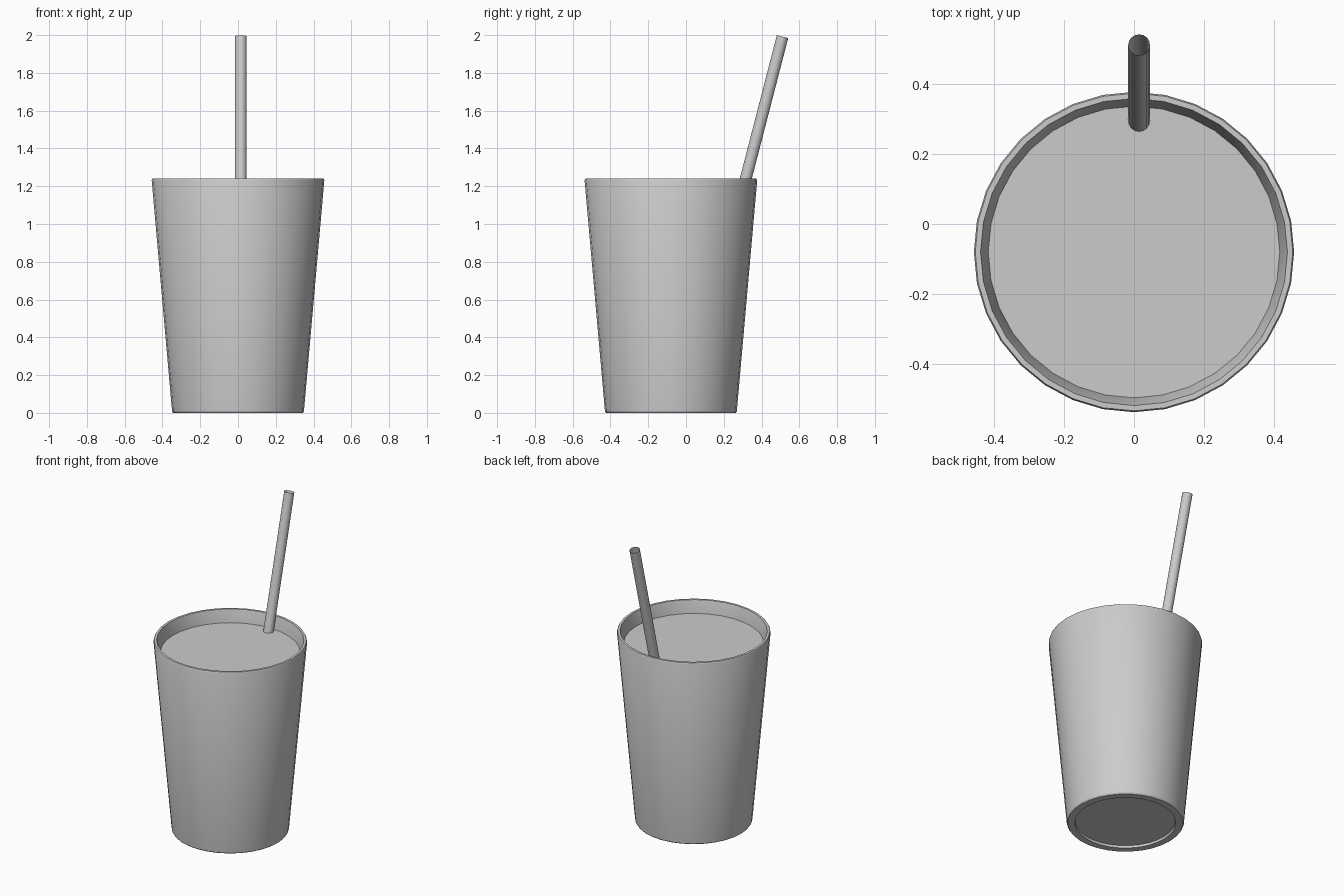
import bpy
import bmesh
import math
from mathutils import Vector

if "Cube" in bpy.data.objects:
    bpy.data.objects.remove(bpy.data.objects["Cube"])

CUP_Y = -0.08


def finish(name, bm):
    bm.normal_update()
    mesh = bpy.data.meshes.new(name)
    bm.to_mesh(mesh)
    bm.free()
    obj = bpy.data.objects.new(name, mesh)
    bpy.context.collection.objects.link(obj)
    bpy.ops.object.select_all(action='DESELECT')
    obj.select_set(True)
    bpy.context.view_layer.objects.active = obj
    bpy.ops.object.shade_smooth_by_angle(angle=math.radians(30))
    return obj


def lathe(name, profile, sides, cap_start=False, cap_end=False):
    """Spin (radius, z) points about z; the profile runs upward on outside faces."""
    bm = bmesh.new()
    rings = []
    for r, z in profile:
        rings.append([bm.verts.new((r * math.cos(2 * math.pi * i / sides),
                                    r * math.sin(2 * math.pi * i / sides), z))
                      for i in range(sides)])
    for a, b in zip(rings, rings[1:]):
        for i in range(sides):
            j = (i + 1) % sides
            bm.faces.new((a[i], a[j], b[j], b[i]))
    if cap_start:
        bm.faces.new(rings[0][::-1])
    if cap_end:
        bm.faces.new(rings[-1])
    return finish(name, bm)


# Tapered cup: recessed base, outer wall, thin rim, inner wall and floor
cup = lathe("cup", [(0.298, 0.015), (0.300, 0.0), (0.343, 0.0), (0.349, 0.008),
                    (0.457, 1.231), (0.453, 1.24), (0.438, 1.24),
                    (0.416, 1.16), (0.318, 0.04)],
            32, cap_start=True, cap_end=True)
cup.location.y = CUP_Y

# Drink surface
drink = lathe("drink_surface", [(0.417, 1.16)], 32, cap_end=True)
drink.location.y = CUP_Y

# Open straw leaning toward the back
tilt = math.radians(14.5)
top = Vector((0.0145, 0.511, 1.992))
straw = lathe("straw", [(0.031, -1.92), (0.031, 0.0)], 16)
straw.location = top
straw.rotation_euler.x = -tilt
